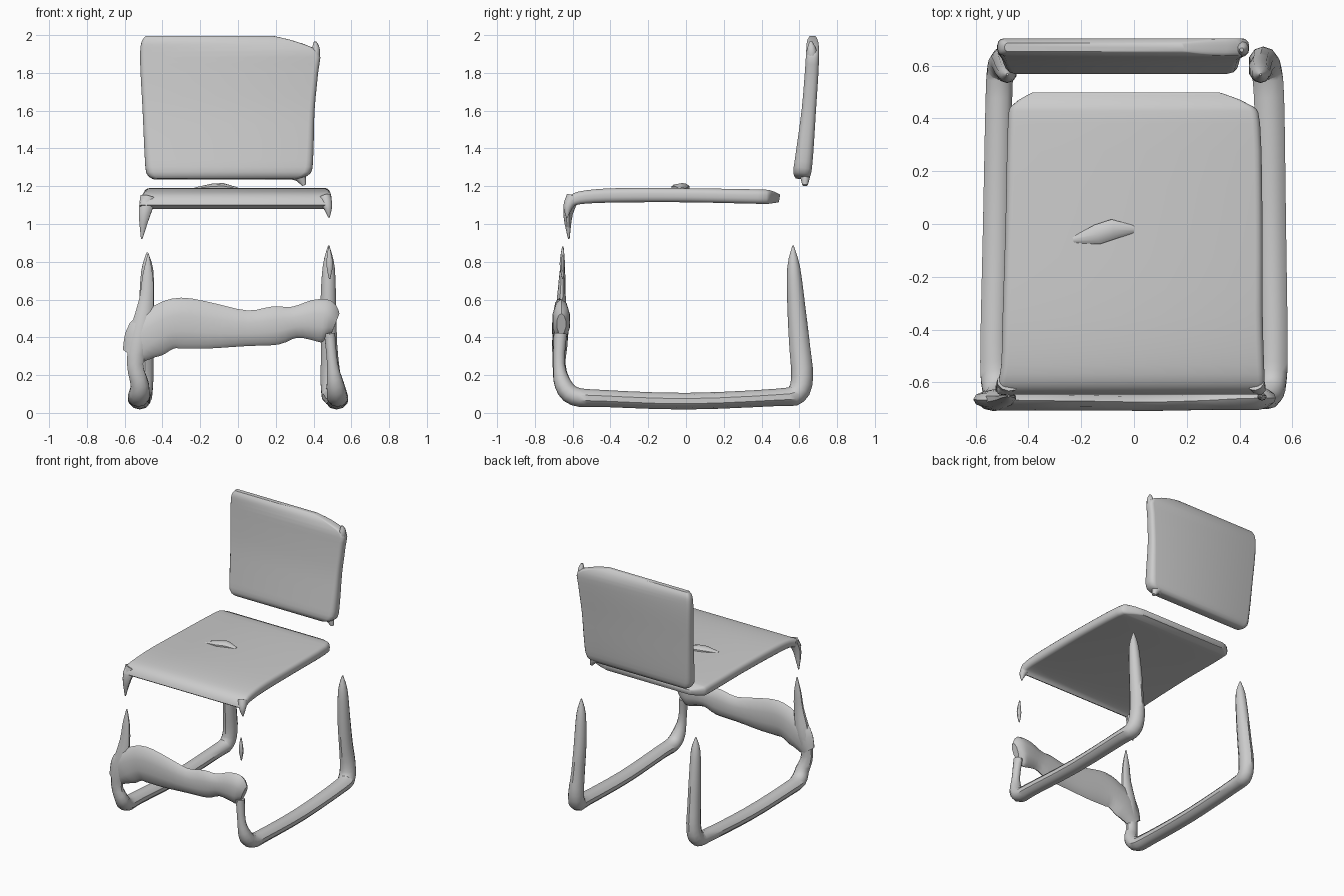
import bpy, bmesh, math
from mathutils import Vector


def section(hu, hv, box):
    # octagon-like round section, or a rounded rectangle for slabs
    if not box:
        return [(hu * math.cos(a), hv * math.sin(a))
                for a in (math.tau * (i + 0.5) / 10 for i in range(10))]
    r = min(hu, hv) * 0.75
    pts = []
    for k, (su, sv) in enumerate(((1, 1), (-1, 1), (-1, -1), (1, -1))):
        for j in range(4):
            a = math.pi / 2 * (k + j / 3)
            pts.append((su * (hu - r) + r * math.cos(a), sv * (hv - r) + r * math.sin(a)))
    return pts


def smooth_stations(st, steps):
    # Catmull-Rom through the stations
    out = []
    for i in range(len(st) - 1):
        q = [st[max(i - 1, 0)], st[i], st[i + 1], st[min(i + 2, len(st) - 1)]]
        for s in range(steps):
            t = s / steps
            out.append([0.5 * (2 * b + (c - a) * t + (2 * a - 5 * b + 4 * c - d) * t * t
                               + (3 * b - a - 3 * c + d) * t ** 3) for a, b, c, d in zip(*q)])
    return out + [list(st[-1])]


def loft(name, stations, side, box=False, steps=3):
    # each station: x, y, z, half size along side, half size across it
    st = smooth_stations(stations, steps)
    bm = bmesh.new()
    rings = []
    for i, (x, y, z, hu, hv) in enumerate(st):
        a, b = st[max(i - 1, 0)], st[min(i + 1, len(st) - 1)]
        tan = (Vector(b[:3]) - Vector(a[:3])).normalized()
        u = Vector(side)
        u = (u - tan * u.dot(tan)).normalized()
        if box:
            u = Vector(side)
        v = tan.cross(u).normalized()
        rings.append([bm.verts.new(Vector((x, y, z)) + u * p + v * q)
                      for p, q in section(max(hu, .004), max(hv, .004), box)])
    n = len(rings[0])
    for r, s in zip(rings, rings[1:]):
        for i in range(n):
            bm.faces.new((r[i], r[(i + 1) % n], s[(i + 1) % n], s[i]))
    bm.faces.new(rings[0])
    bm.faces.new(rings[-1])
    bmesh.ops.recalc_face_normals(bm, faces=bm.faces)
    me = bpy.data.meshes.new(name)
    bm.to_mesh(me)
    bm.free()
    ob = bpy.data.objects.new(name, me)
    bpy.context.collection.objects.link(ob)
    bpy.context.view_layer.objects.active = ob
    ob.select_set(True)
    bpy.ops.object.shade_smooth_by_angle(angle=math.radians(40))
    ob.select_set(False)
    return ob


X, Y = (1, 0, 0), (0, 1, 0)

# seat: slab running back to front, rolled down at the front edge
loft("seat", [
    (-.03, .495, 1.135, .36, .02), (-.01, .45, 1.142, .45, .034), (0, .38, 1.145, .478, .038),
    (0, 0, 1.152, .487, .037), (-.005, -.35, 1.152, .493, .038), (-.005, -.53, 1.143, .498, .035),
    (-.01, -.60, 1.125, .505, .03), (-.015, -.63, 1.09, .505, .02)], X, True)
# broken stubs hanging from the front seat corners
loft("seat_corner_left", [(-.475, -.60, 1.14, .045, .035), (-.495, -.625, 1.05, .032, .025),
                          (-.51, -.62, .92, .004, .004)], X)
loft("seat_corner_right", [(.46, -.60, 1.14, .035, .035), (.475, -.625, 1.09, .025, .025),
                           (.482, -.63, 1.035, .004, .004)], X)
# small crumpled bump on the seat
loft("seat_bump", [(-.23, -.06, 1.185, .012, .008), (-.14, -.04, 1.193, .04, .02),
                   (-.08, -.02, 1.193, .04, .024), (0, -.02, 1.185, .015, .008)], Y, False, 1)

# backrest: slab rising and leaning back
loft("backrest", [
    (-.07, .612, 1.238, .38, .03), (-.05, .615, 1.27, .435, .047), (-.048, .628, 1.38, .447, .046),
    (-.05, .65, 1.6, .455, .038), (-.046, .665, 1.8, .47, .036), (-.045, .67, 1.91, .473, .034),
    (-.10, .67, 1.965, .41, .03), (-.15, .67, 1.995, .34, .016)], X, True)
# torn corners of the backrest
loft("backrest_corner_upper_right", [(.40, .665, 1.86, .03, .03), (.412, .665, 1.92, .024, .026),
                                     (.408, .66, 1.965, .008, .008)], X)
loft("backrest_corner_upper_left", [(-.47, .67, 1.90, .04, .03), (-.475, .67, 1.96, .035, .028),
                                    (-.47, .67, 1.99, .02, .012)], X)
loft("backrest_corner_lower_right", [(.27, .62, 1.29, .05, .035), (.325, .63, 1.255, .035, .028),
                                     (.35, .63, 1.205, .012, .014)], X)

# side frames: rear leg, floor runner and front leg in one tube
loft("right_frame", [
    (.48, .567, .885, .004, .004), (.48, .57, .77, .034, .034), (.478, .585, .55, .044, .048),
    (.483, .602, .35, .045, .055), (.49, .615, .19, .056, .058), (.50, .585, .10, .06, .056),
    (.512, .48, .082, .06, .046), (.522, 0, .062, .057, .044), (.53, -.45, .077, .055, .045),
    (.525, -.59, .088, .056, .05), (.515, -.65, .15, .048, .046), (.50, -.672, .26, .03, .03),
    (.485, -.665, .42, .03, .035)], X)
loft("left_frame", [
    (-.48, .567, .85, .004, .004), (-.48, .57, .75, .034, .034), (-.485, .585, .55, .042, .048),
    (-.49, .602, .35, .045, .055), (-.495, .615, .19, .05, .058), (-.505, .585, .10, .053, .056),
    (-.512, .48, .082, .053, .046), (-.52, 0, .062, .055, .044), (-.53, -.45, .077, .055, .045),
    (-.525, -.59, .088, .058, .05), (-.52, -.65, .15, .05, .046), (-.545, -.672, .26, .045, .034),
    (-.515, -.665, .42, .06, .042), (-.485, -.66, .6, .04, .024), (-.478, -.655, .73, .028, .016),
    (-.475, -.652, .84, .004, .004)], X)
# loose splinter left of the front right leg
loft("front_leg_splinter", [(.485, -.652, .71, .004, .004), (.485, -.655, .79, .018, .014),
                            (.482, -.652, .88, .004, .004)], X)

# flattened bar across the front legs
loft("front_crossbar", [
    (-.56, -.665, .30, .03, .06), (-.49, -.667, .39, .042, .12), (-.39, -.668, .455, .04, .125),
    (-.30, -.67, .475, .038, .135), (-.15, -.672, .462, .036, .122), (.05, -.675, .448, .035, .094),
    (.2, -.672, .463, .036, .102), (.3, -.668, .48, .038, .083), (.40, -.662, .49, .046, .108),
    (.47, -.66, .485, .046, .112), (.515, -.66, .47, .025, .06)], Y)
